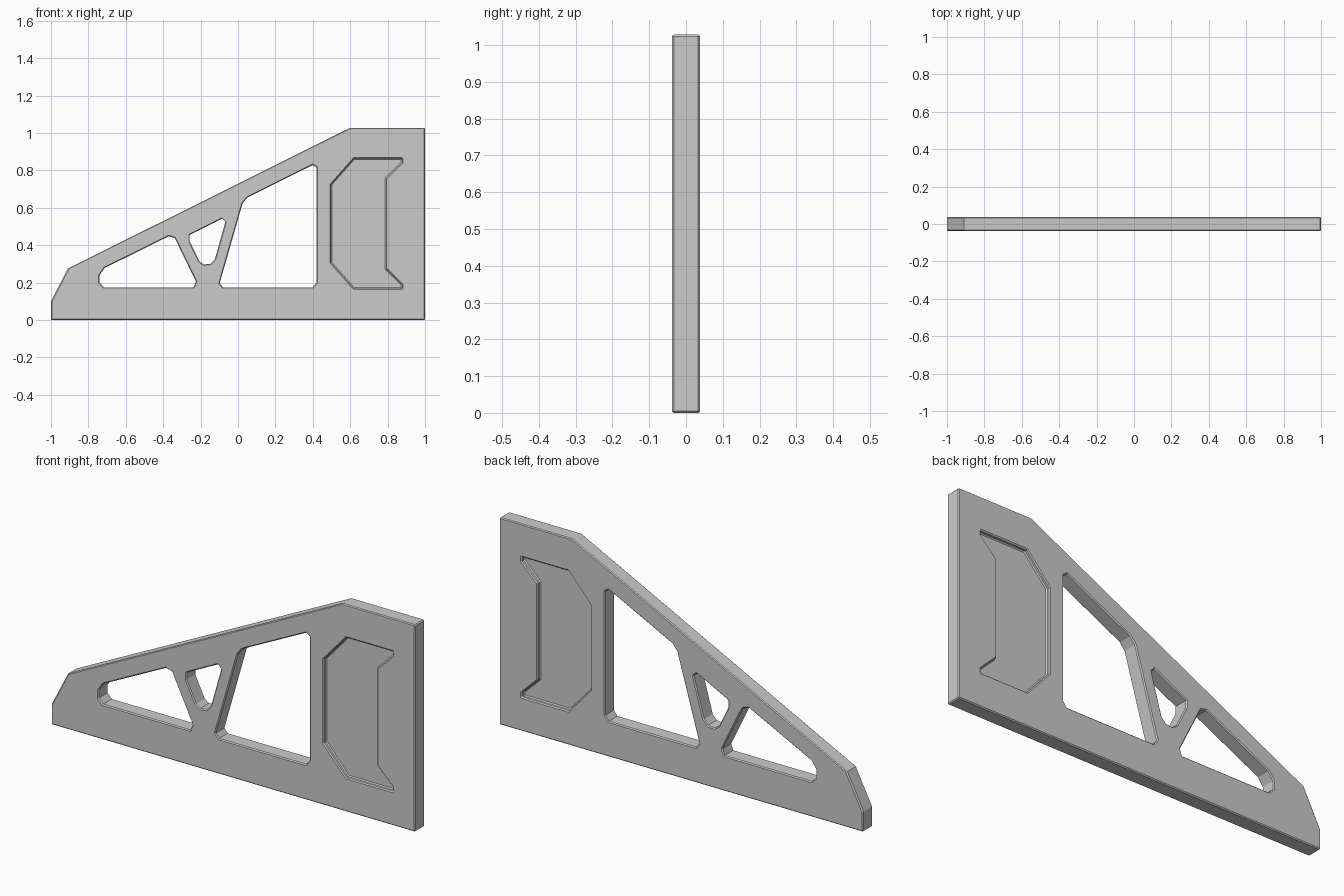
import bpy, bmesh

if "Cube" in bpy.data.objects:
    bpy.data.objects.remove(bpy.data.objects["Cube"])

HALF = 0.038      # half thickness of the plate
DEPTH = 0.021     # pocket depth on each face


def add_prism(bm, profile, y0, y1):
    """Extrude an x-z profile from y0 to y1."""
    face = bm.faces.new([bm.verts.new((x, y0, z)) for x, z in profile])
    ext = bmesh.ops.extrude_face_region(bm, geom=[face])
    verts = [g for g in ext["geom"] if isinstance(g, bmesh.types.BMVert)]
    bmesh.ops.translate(bm, verts=verts, vec=(0, y1 - y0, 0))


def make_object(name, prisms):
    bm = bmesh.new()
    for profile, y0, y1 in prisms:
        add_prism(bm, profile, y0, y1)
    bmesh.ops.recalc_face_normals(bm, faces=bm.faces)
    mesh = bpy.data.meshes.new(name)
    bm.to_mesh(mesh)
    bm.free()
    ob = bpy.data.objects.new(name, mesh)
    bpy.context.collection.objects.link(ob)
    return ob


# Outer silhouette
outline = [(-1, 0), (1, 0), (1, 1.028), (0.6, 1.028), (-0.91, 0.275), (-1, 0.1)]

# Truss openings that go right through
holes = [
    [(-0.74, 0.2), (-0.717, 0.175), (-0.237, 0.175), (-0.225, 0.206),
     (-0.338, 0.438), (-0.37, 0.448), (-0.714, 0.278), (-0.74, 0.24)],
    [(-0.258, 0.455), (-0.083, 0.543), (-0.067, 0.527), (-0.124, 0.325),
     (-0.146, 0.301), (-0.183, 0.297), (-0.206, 0.314), (-0.258, 0.42)],
    [(-0.098, 0.197), (-0.08, 0.175), (0.4, 0.175), (0.419, 0.2),
     (0.419, 0.816), (0.4, 0.829), (0.05, 0.655), (0.024, 0.622)],
]

# Bracket-shaped pocket, symmetric about its mid height
upper = [(0.79, 0.757), (0.877, 0.842), (0.877, 0.864), (0.62, 0.864), (0.497, 0.725)]
mid = 0.516
pocket = upper + [(x, 2 * mid - z) for x, z in reversed(upper)]

plate = make_object("bracket_plate", [(outline, -HALF, HALF)])
cutter = make_object("cutter", [(h, -0.1, 0.1) for h in holes] +
                     [(pocket, -0.1, DEPTH - HALF), (pocket, HALF - DEPTH, 0.1)])
cutter.hide_render = True

# Cut the openings, then chamfer the rims
cut = plate.modifiers.new("cut", 'BOOLEAN')
cut.operation = 'DIFFERENCE'
cut.solver = 'EXACT'
cut.object = cutter
chamfer = plate.modifiers.new("chamfer", 'BEVEL')
chamfer.width = 0.005
chamfer.segments = 1
chamfer.limit_method = 'ANGLE'
chamfer.angle_limit = 1.3

bpy.context.view_layer.objects.active = plate
plate.select_set(True)
for m in ("cut", "chamfer"):
    bpy.ops.object.modifier_apply(modifier=m)
bpy.data.objects.remove(cutter)
